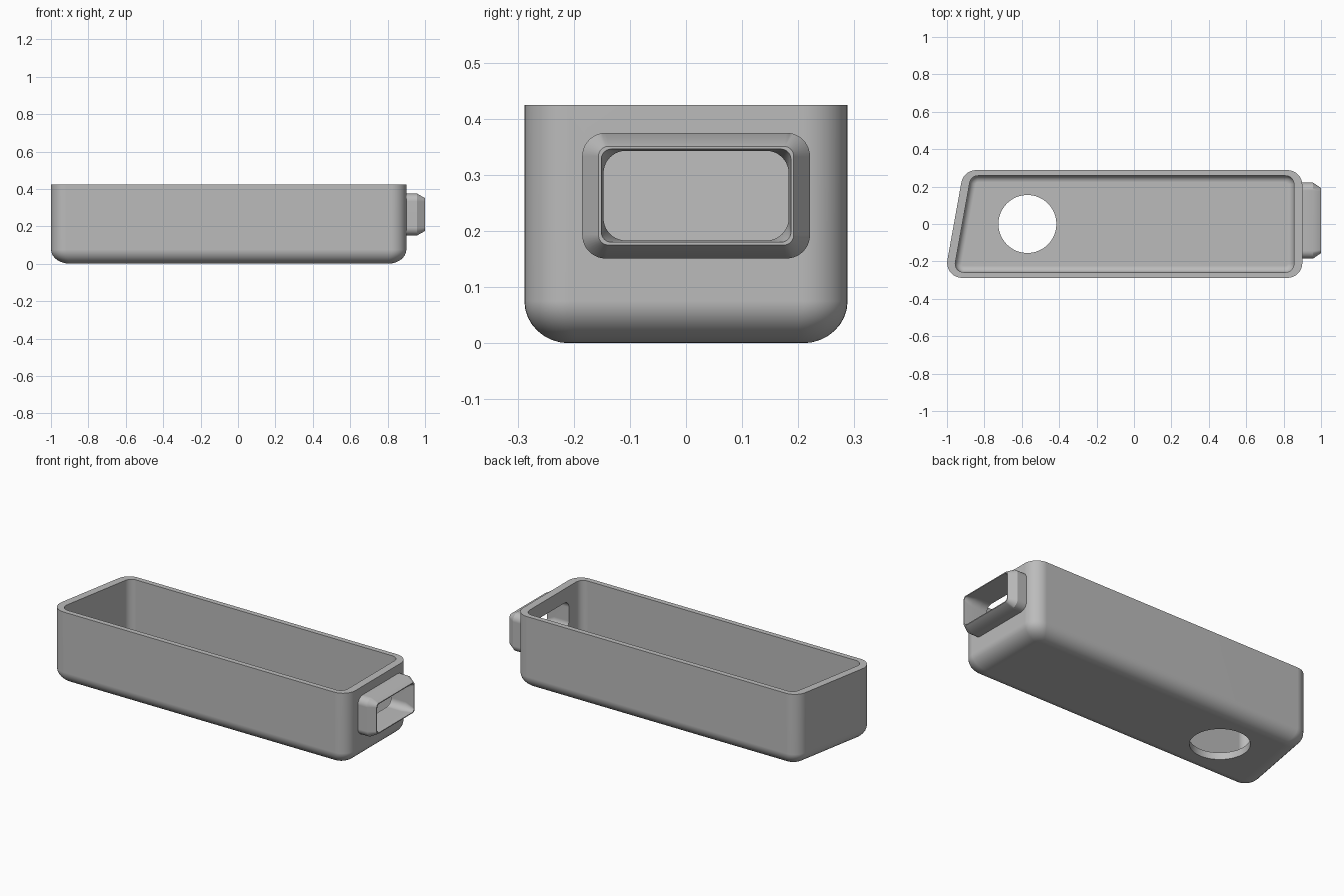
import bpy, bmesh, math
from mathutils import Vector

cube = bpy.data.objects.get("Cube")
if cube:
    bpy.data.objects.remove(cube, do_unlink=True)

grey = bpy.data.materials.new("grey_plastic")
grey.use_nodes = True
grey.diffuse_color = (0.5, 0.5, 0.5, 1)
grey.node_tree.nodes["Principled BSDF"].inputs["Base Color"].default_value = (0.5, 0.5, 0.5, 1)

HEIGHT = 0.425
HALF_W = 0.288


def rounded(corners, radius, steps=10):
    """Counter-clockwise outline with rounded corners."""
    pts = []
    for i, c in enumerate(corners):
        c = Vector(c)
        d1 = (c - Vector(corners[i - 1])).normalized()
        d2 = (Vector(corners[(i + 1) % len(corners)]) - c).normalized()
        n1, n2 = Vector((d1.y, -d1.x)), Vector((d2.y, -d2.x))
        centre = c - (n1 + n2) * radius / (1 + n1.dot(n2))
        a1 = math.atan2(n1.y, n1.x)
        turn = math.acos(max(-1, min(1, n1.dot(n2))))
        for k in range(steps + 1):
            a = a1 + turn * k / steps
            pts.append(centre + radius * Vector((math.cos(a), math.sin(a))))
    return pts


def plan(dx, dy, radius, z):
    """Tray outline at one height: square right end, slanted left end."""
    y = HALF_W - dy

    def left(v):
        return -1.015 + 0.18 * (v + HALF_W) + dx

    corners = [(left(-y), -y), (0.9 - dx, -y), (0.9 - dx, y), (left(y), y)]
    return [(p.x, p.y, z) for p in rounded(corners, radius)]


def port(x, half_y, half_z, radius):
    """Rounded rectangle facing +x, centred on the cable port."""
    corners = [(-half_y, -half_z), (half_y, -half_z), (half_y, half_z), (-half_y, half_z)]
    return [(x, p.x + 0.018, p.y + 0.263) for p in rounded(corners, radius)]


def loft(name, rings, closed=False):
    bm = bmesh.new()
    loops = [[bm.verts.new(p) for p in ring] for ring in rings]
    pairs = list(zip(loops, loops[1:]))
    if closed:
        pairs.append((loops[-1], loops[0]))
    else:
        bm.faces.new(loops[0])
        bm.faces.new(loops[-1])
    for a, b in pairs:
        for i in range(len(a)):
            j = (i + 1) % len(a)
            bm.faces.new((a[i], a[j], b[j], b[i]))
    bmesh.ops.recalc_face_normals(bm, faces=bm.faces)
    mesh = bpy.data.meshes.new(name)
    bm.to_mesh(mesh)
    bm.free()
    mesh.materials.append(grey)
    obj = bpy.data.objects.new(name, mesh)
    bpy.context.collection.objects.link(obj)
    return obj


def activate(obj):
    bpy.ops.object.select_all(action='DESELECT')
    obj.select_set(True)
    bpy.context.view_layer.objects.active = obj


def cut(obj, cutter):
    cutter.hide_render = True
    mod = obj.modifiers.new("cut", 'BOOLEAN')
    mod.operation = 'DIFFERENCE'
    mod.solver = 'EXACT'
    mod.object = cutter
    activate(obj)
    bpy.ops.object.modifier_apply(modifier=mod.name)
    bpy.data.objects.remove(cutter, do_unlink=True)


def smooth(obj):
    activate(obj)
    bpy.ops.object.shade_smooth_by_angle(angle=math.radians(30))
    mod = obj.modifiers.new("weighted", 'WEIGHTED_NORMAL')
    mod.keep_sharp = True


def box(name, x0, x1, y0, y1, z0, z1):
    outline = [(x0, y0), (x1, y0), (x1, y1), (x0, y1)]
    return loft(name, [[(x, y, z) for x, y in outline] for z in (z0, z1)])


# Tray shell: rounded bottom, straight walls, flat rim, filleted inside
STEPS = 8
rings = []
for k in range(STEPS + 1):
    a = math.pi / 2 * k / STEPS
    s = 1 - math.sin(a)
    rings.append(plan(0.1 * s, 0.08 * s, 0.08 - 0.06 * s, 0.075 * (1 - math.cos(a))))
rings.append(plan(0, 0, 0.08, HEIGHT))
rings.append(plan(0.045, 0.03, 0.045, HEIGHT))
for k in range(STEPS + 1):
    a = math.pi / 2 * k / STEPS
    s = 0.035 * (1 - math.cos(a))
    rings.append(plan(0.045 + s, 0.03 + s, 0.045 - s, 0.04 + 0.035 * (1 - math.sin(a))))
tray = loft("tray_shell", rings)

# Stepped shallow recess in the floor, round floor hole and port slot
cut(tray, box("recess_outer", -0.48, 0.375, -0.185, 0.195, 0.034, 0.1))
cut(tray, box("recess_inner", -0.44, 0.33, -0.16, 0.165, 0.028, 0.1))
circle = [(-0.57 + 0.155 * math.cos(math.tau * i / 64),
           0.155 * math.sin(math.tau * i / 64)) for i in range(64)]
cut(tray, loft("hole_cutter", [[(x, y, z) for x, y in circle] for z in (-0.1, 0.2)]))
cut(tray, loft("slot_cutter", [port(x, 0.165, 0.08, 0.04) for x in (0.8, 0.95)]))
smooth(tray)

# Hollow port sleeve with a chamfered tip
sleeve = loft("port_sleeve", [
    port(0.88, 0.203, 0.112, 0.042),
    port(0.957, 0.203, 0.112, 0.042),
    port(1.0, 0.174, 0.088, 0.018),
    port(1.0, 0.169, 0.083, 0.018),
    port(0.95, 0.165, 0.08, 0.04),
    port(0.88, 0.165, 0.08, 0.04),
], closed=True)
smooth(sleeve)
